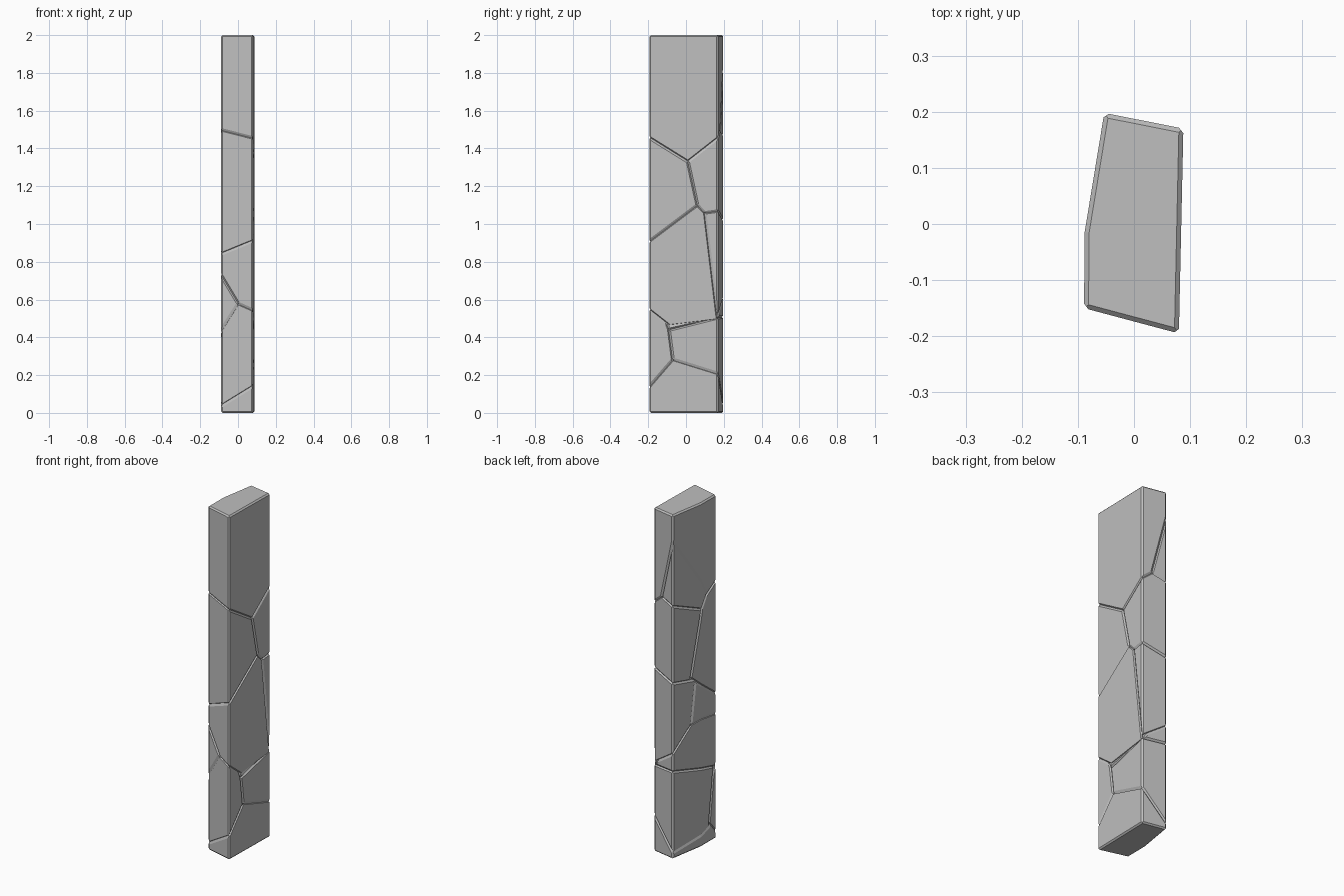
import bpy, bmesh
from mathutils import Vector

old = bpy.data.objects.get("Cube")
if old:
    bpy.data.objects.remove(old, do_unlink=True)

HEIGHT = 2.0
CHAMFER = 0.008
FOOTPRINT = [(-.089, -.15), (.08, -.195), (.088, .17), (-.053, .198), (-.088, -.015)]

stone = bpy.data.materials.new("grey stone")
stone.use_nodes = True
GREY = (.52, .52, .52, 1)
stone.diffuse_color = GREY
stone.node_tree.nodes["Principled BSDF"].inputs["Base Color"].default_value = GREY

# A point inside each block of the cracked slab
BLOCKS = {
    "top": (0, 0, 1.8), "upper_wedge": (-.06, .13, 1.55),
    "upper_back": (0, .12, 1.2), "upper_front": (0, -.12, 1.15),
    "middle_back": (0, .16, .8), "middle_front": (.03, -.05, .75),
    "middle_wedge": (-.05, 0, .57), "lower_front": (.03, -.15, .35),
    "lower_back": (0, .05, .3), "base": (0, 0, .03),
}

# Corner points where cracks meet on the surface
J_TOP = (.084, .01, 1.33)
J_MID = (.084, .06, 1.10)
J_BACK = (.086, .10, 1.06)
J_WEDGE = (.03, .18, 1.5)
J_LEFT = (-.089, -.064, 1.45)
J_LEFT2 = (-.088, -.02, 1.38)
J_LEFT3 = (-.076, .058, .74)
J_FRONT = (0, -.173, .58)
J_LOW = (.083, -.09, .44)
J_BASE = (.083, -.07, .285)

# Crack planes: the two blocks they part and three points on them
CRACKS = [
    ("top", "upper_front", (-.09, -.15, 1.5), (.08, -.195, 1.457), J_TOP),
    ("top", "upper_back", J_TOP, (.088, .17, 1.455), J_WEDGE),
    ("top", "upper_wedge", J_WEDGE, (-.053, .198, 1.85), J_LEFT),
    ("upper_wedge", "upper_back", J_WEDGE, (-.053, .198, 1.47), J_LEFT2),
    ("upper_wedge", "upper_front", J_LEFT, J_LEFT2, (-.055, -.02, 1.408)),
    ("upper_front", "upper_back", J_TOP, J_MID, J_LEFT2),
    ("upper_front", "middle_front", (-.09, -.15, .84), (.08, -.195, .91), J_MID),
    ("upper_back", "middle_front", J_MID, J_BACK, (-.08, .06, 1.0)),
    ("upper_back", "middle_back", J_BACK, (.088, .17, 1.07), (-.053, .198, 1.02)),
    ("middle_front", "middle_back", J_BACK, (.088, .165, .52), J_LEFT3),
    ("middle_front", "middle_wedge", (-.09, -.15, .73), J_FRONT, J_LEFT3),
    ("middle_front", "lower_front", J_FRONT, (.08, -.195, .545), (.083, -.10, .47)),
    ("middle_back", "middle_wedge", J_LEFT3, (-.053, .198, .61), (.088, .17, .515)),
    ("middle_wedge", "lower_back", J_LOW, (.088, .17, .505), (-.09, -.13, .425)),
    ("middle_wedge", "lower_front", (-.09, -.15, .44), J_FRONT, (.083, -.095, .457)),
    ("lower_front", "lower_back", J_LOW, J_BASE, (-.09, -.13, .43)),
    ("lower_front", "base", (-.09, -.15, .035), (.08, -.195, .14), J_BASE),
    ("lower_back", "base", J_BASE, (.088, .17, .21), (-.053, .198, .035)),
]


def prism(outline, z0, z1):
    bm = bmesh.new()
    low = [bm.verts.new((x, y, z0)) for x, y in outline]
    high = [bm.verts.new((x, y, z1)) for x, y in outline]
    bm.faces.new(low[::-1])
    bm.faces.new(high)
    n = len(outline)
    for i in range(n):
        j = (i + 1) % n
        bm.faces.new((low[i], low[j], high[j], high[i]))
    bm.normal_update()
    return bm


def slice_off(bm, point, normal):
    """Remove what lies on the normal's side and cap the cut."""
    geom = bm.verts[:] + bm.edges[:] + bm.faces[:]
    cut = bmesh.ops.bisect_plane(bm, geom=geom, dist=1e-6, plane_co=point,
                                 plane_no=normal, clear_outer=True)["geom_cut"]
    edges = [e for e in cut if isinstance(e, bmesh.types.BMEdge) and e.is_boundary]
    if len(edges) > 2:
        bmesh.ops.contextual_create(bm, geom=edges)
    bm.normal_update()


def chamfer(bm):
    """Shave every sharp edge of a convex block with a flat cut."""
    bmesh.ops.recalc_face_normals(bm, faces=bm.faces[:])
    cuts = []
    for e in bm.edges:
        if len(e.link_faces) == 2:
            a, b = (f.normal for f in e.link_faces)
            angle = a.angle(b, 0)
            if angle > .35:
                n = (a + b).normalized()
                depth = CHAMFER * (a - b).length / 2
                mid = (e.verts[0].co + e.verts[1].co) / 2
                cuts.append((mid - n * depth, n))
    for point, n in cuts:
        slice_off(bm, point, n)


def finish(bm, name):
    bmesh.ops.remove_doubles(bm, verts=bm.verts[:], dist=1e-5)
    bmesh.ops.recalc_face_normals(bm, faces=bm.faces[:])
    mesh = bpy.data.meshes.new(name)
    bm.to_mesh(mesh)
    bm.free()
    mesh.materials.append(stone)
    bpy.context.collection.objects.link(bpy.data.objects.new(name, mesh))


# Stone blocks
for name, centre in BLOCKS.items():
    bm = prism(FOOTPRINT, 0, HEIGHT)
    for first, second, *points in CRACKS:
        if name in (first, second):
            p, q, r = map(Vector, points)
            normal = (q - p).cross(r - p).normalized()
            if normal.dot(Vector(centre) - p) > 0:
                normal = -normal
            slice_off(bm, p, normal)
    chamfer(bm)
    finish(bm, name + "_block")

# Solid heart behind the cracks
inner = [(x * .88, y * .95) for x, y in FOOTPRINT]
finish(prism(inner, .02, HEIGHT - .02), "inner_core")
